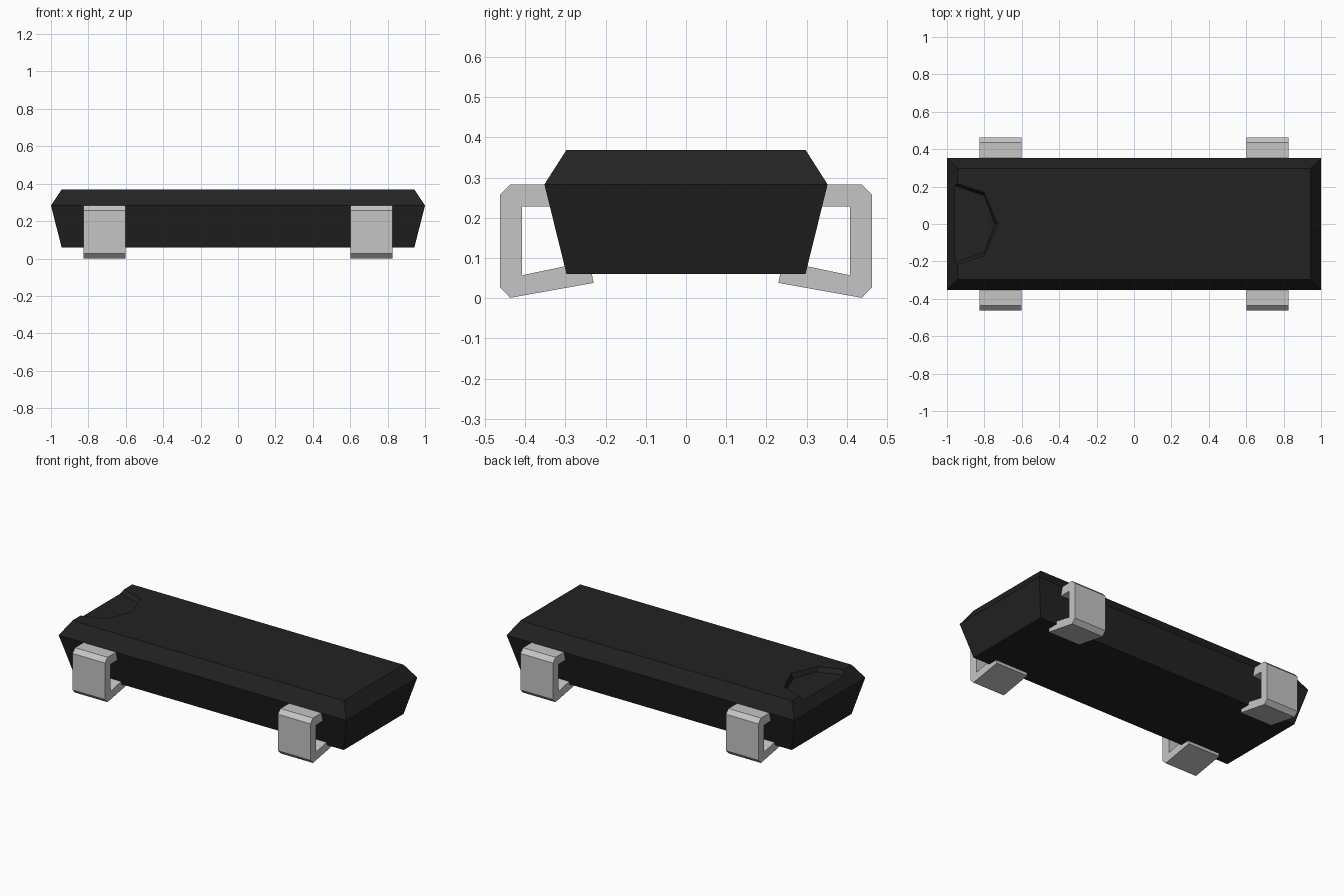
import bpy, bmesh

cube = bpy.data.objects.get("Cube")
if cube:
    bpy.data.objects.remove(cube, do_unlink=True)


def material(name, value):
    m = bpy.data.materials.new(name)
    m.use_nodes = True
    colour = (value, value, value, 1)
    m.diffuse_color = colour
    m.node_tree.nodes["Principled BSDF"].inputs["Base Color"].default_value = colour
    return m


def loft(name, rings, mat):
    """Closed solid through rings that share one point count."""
    bm = bmesh.new()
    loops = [[bm.verts.new(p) for p in ring] for ring in rings]
    n = len(loops[0])
    for a, b in zip(loops, loops[1:]):
        for i in range(n):
            j = (i + 1) % n
            bm.faces.new((a[i], a[j], b[j], b[i]))
    bm.faces.new(loops[0][::-1])
    bm.faces.new(loops[-1])
    bmesh.ops.recalc_face_normals(bm, faces=bm.faces)
    mesh = bpy.data.meshes.new(name)
    bm.to_mesh(mesh)
    bm.free()
    mesh.materials.append(mat)
    obj = bpy.data.objects.new(name, mesh)
    bpy.context.collection.objects.link(obj)
    return obj


black = material("black plastic", 0.016)
metal = material("pale metal", 0.56)


# Body: widest at the seam, tapering above and below
def rectangle(x, y, z):
    return [(-x, -y, z), (x, -y, z), (x, y, z), (-x, y, z)]


body = loft("body", [rectangle(0.943, 0.297, 0.06),
                     rectangle(1.0, 0.352, 0.283),
                     rectangle(0.943, 0.297, 0.369)], black)


# Orientation notch: shallow sloped recess open at the left-hand end
def notch_ring(inset, z):
    half = [(-1.1, 0.268 - inset), (-0.8, 0.168 - inset)]
    pts = half + [(-0.73 - inset, 0)] + [(x, -y) for x, y in half[::-1]]
    return [(x, y, z) for x, y in pts]


cutter = loft("notch_cutter", [notch_ring(0.016, 0.342),
                               notch_ring(0, 0.369),
                               notch_ring(0, 0.42)], black)
cutter.hide_render = True
cutter.hide_set(True)
cut = body.modifiers.new("notch", "BOOLEAN")
cut.operation = "DIFFERENCE"
cut.solver = "EXACT"
cut.object = cutter

# Bent metal leads: one C-shaped profile, mirrored to four places
lead_profile = [(0.30, 0.283), (0.437, 0.283), (0.463, 0.257), (0.463, 0.028),
                (0.437, 0.001), (0.23, 0.038), (0.24, 0.092), (0.408, 0.057),
                (0.408, 0.228), (0.30, 0.228)]
for end, sx in (("right", -1), ("left", 1)):
    for side, sy in (("front", -1), ("back", 1)):
        rings = [[(sx * x, sy * y, z) for y, z in lead_profile]
                 for x in (0.601, 0.827)]
        loft(f"{side}_{end}_lead", rings, metal)
